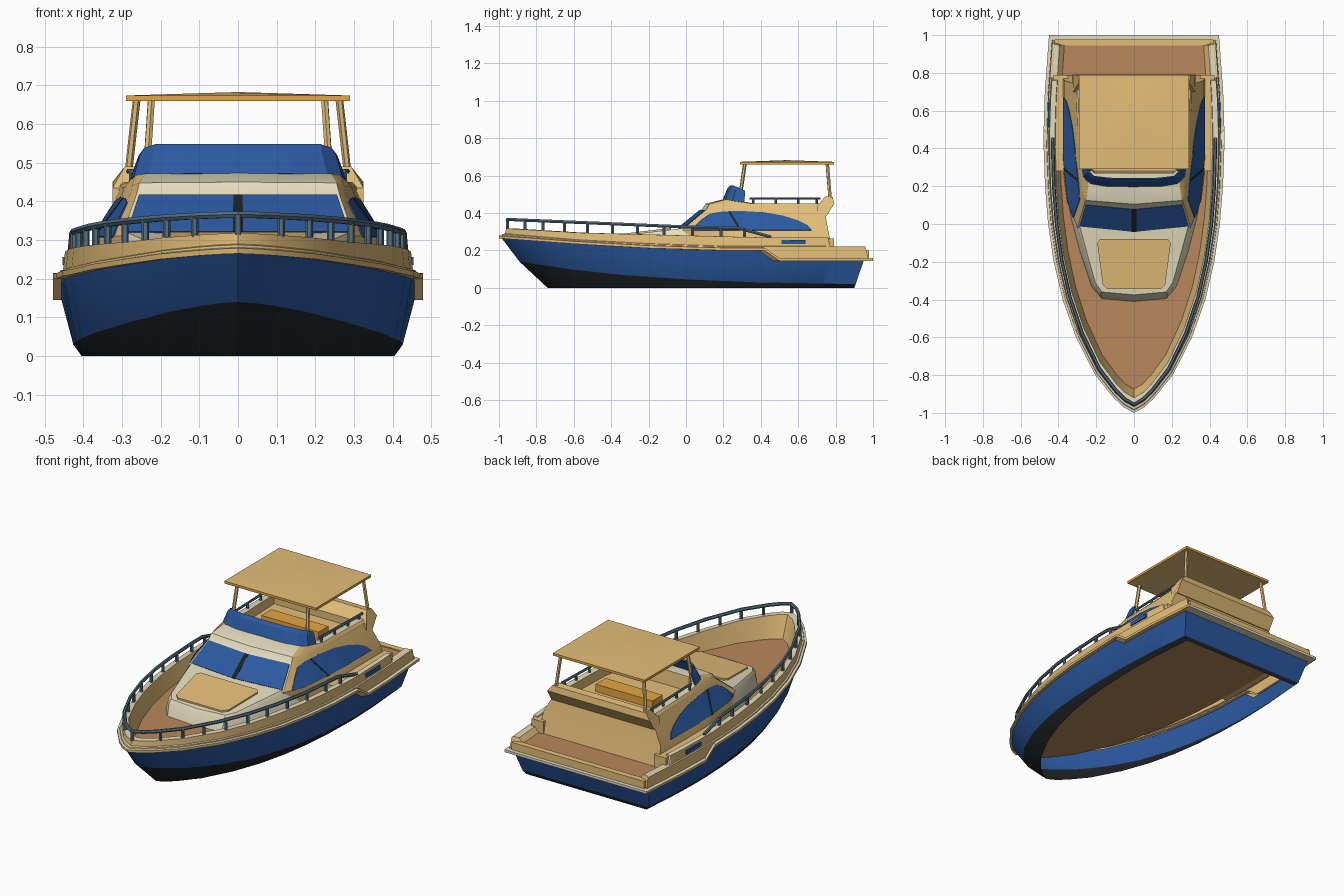
import bpy, bmesh, math
from mathutils import Vector

if "Cube" in bpy.data.objects:
    bpy.data.objects.remove(bpy.data.objects["Cube"])

def material(name, r, g, b):
    m = bpy.data.materials.new(name)
    m.diffuse_color = [c ** 2.2 for c in (r, g, b)] + [1]
    m.use_nodes = True
    m.node_tree.nodes["Principled BSDF"].inputs["Base Color"].default_value = m.diffuse_color
    return m

MATS = [material("tan", .89, .74, .47), material("cream", .89, .86, .74), material("blue", .18, .35, .62),
        material("black", .14, .15, .16), material("deck_brown", .72, .53, .36),
        material("rail_grey", .34, .44, .51), material("orange", .91, .65, .27)]
TAN, CREAM, BLUE, BLACK, BROWN, GREY, ORANGE = range(7)

def finish(name, bm, thick=0.0):
    bmesh.ops.recalc_face_normals(bm, faces=bm.faces)
    me = bpy.data.meshes.new(name)
    bm.to_mesh(me)
    bm.free()
    for m in MATS:
        me.materials.append(m)
    ob = bpy.data.objects.new(name, me)
    bpy.context.collection.objects.link(ob)
    if thick:
        mod = ob.modifiers.new("thickness", 'SOLIDIFY')
        mod.thickness, mod.offset = thick, 0

def tab(table, y):
    """Linear interpolation in a list of (y, value)."""
    for (a, u), (b, v) in zip(table, table[1:]):
        if y <= b:
            return u + (v - u) * max(0, y - a) / (b - a)
    return table[-1][1]

def loft(name, rows, mat, wrap=False, cap=None, ends=None, thick=0.0):
    """Skin mirrored half-rows; mat(row, centre) gives each face's colour."""
    bm = bmesh.new()
    vs = []
    for row in rows:
        full = [(-x, y, z) for x, y, z in reversed(row) if x > 1e-6] + list(row)
        vs.append([bm.verts.new(p) for p in full])
    n = len(vs[0])
    for r in range(len(rows) - 1):
        for c in range(n if wrap else n - 1):
            d = (c + 1) % n
            f = bm.faces.new((vs[r][c], vs[r][d], vs[r + 1][d], vs[r + 1][c]))
            f.material_index = mat(r, f.calc_center_median())
    if cap is not None:
        bm.faces.new(vs[-1]).material_index = cap
    if ends is not None:
        for c in (0, -1):
            bm.faces.new([row[c] for row in vs[ends:]])
    finish(name, bm, thick)

def prism(name, pts, offset, col, mirror=False):
    """Polygon extruded by an offset vector, optionally mirrored in x."""
    bm = bmesh.new()
    for s in ((1, -1) if mirror else (1,)):
        a = [bm.verts.new((p[0] * s, p[1], p[2])) for p in pts]
        b = [bm.verts.new(((p[0] + offset[0]) * s, p[1] + offset[1], p[2] + offset[2])) for p in pts]
        bm.faces.new(a)
        bm.faces.new(b)
        for i in range(len(a)):
            j = (i + 1) % len(a)
            bm.faces.new((a[i], a[j], b[j], b[i]))
    for f in bm.faces:
        f.material_index = col
    finish(name, bm)

def box(name, x0, x1, y0, y1, z0, z1, col, mirror=False):
    prism(name, [(x0, y0, z0), (x1, y0, z0), (x1, y1, z0), (x0, y1, z0)], (0, 0, z1 - z0), col, mirror)

def tubes(name, paths, radius, col):
    cu = bpy.data.curves.new(name, 'CURVE')
    cu.dimensions, cu.bevel_depth, cu.bevel_resolution, cu.use_fill_caps = '3D', radius, 1, True
    for path in paths:
        sp = cu.splines.new('POLY')
        sp.points.add(len(path) - 1)
        for p, q in zip(sp.points, path):
            p.co = (*q, 1)
    cu.materials.append(MATS[col])
    ob = bpy.data.objects.new(name, cu)
    bpy.context.collection.objects.link(ob)
    bpy.ops.object.select_all(action='DESELECT')
    ob.select_set(True)
    bpy.context.view_layer.objects.active = ob
    bpy.ops.object.convert(target='MESH')

# Hull tables along the boat
WIDTH = [(-1, 0), (-.97, .055), (-.92, .108), (-.8, .205), (-.6, .307), (-.4, .378), (-.2, .425), (0, .455),
         (.2, .471), (.45, .48), (.7, .472), (1, .45)]
BLACK_TOP = [(-1, .14), (-.7, .10), (-.4, .07), (0, .045), (.4, .03), (1, .02)]
BLUE_TOP = [(-1, .265), (-.6, .235), (-.2, .212), (.2, .2), (.42, .2), (.5, .145), (1, .145)]
LEDGE = [(-1, .288), (-.6, .256), (-.2, .235), (.2, .222), (1, .22)]
BULWARK = [(-1, .318), (-.6, .295), (0, .28), (.4, .27), (.8, .27), (.815, .222), (1, .222)]
STATIONS = [-1, -.97, -.92, -.86, -.8, -.7, -.6, -.5, -.4, -.3, -.2, -.1, 0, .1, .2, .3, .42, .5, .6, .7, .8, .815, .9, 1]
DECK = .195

def at(Y, scale, y0, y1, z):
    return (tab(WIDTH, Y) * scale, y0 + (y1 - y0) * (Y + 1) / 2, z)

def level(scale, y0, y1, table, dz=0.0):
    return [at(Y, scale, y0, y1, tab(table, Y) + dz) for Y in STATIONS]

hull_top = level(.955, -.985, .95, BLUE_TOP)
loft("hull", [level(.845, -.74, .9, [(1, 0)]), level(.89, -.89, .907, BLACK_TOP), hull_top],
     lambda r, c: (BLACK, BLUE)[r], wrap=True)
# Rub rail, ledge and bulwark in one skin
deck_edge = level(.82, -.875, .945, [(1, DECK)])
loft("bulwark", [hull_top, level(1, -1, 1, BLUE_TOP), level(1, -1, 1, BLUE_TOP, .014),
                 level(.965, -.985, .975, BLUE_TOP, .016), level(.96, -.982, .96, LEDGE),
                 level(.945, -.968, .955, LEDGE, .002), level(.935, -.962, .95, BULWARK),
                 level(.875, -.92, .948, BULWARK), deck_edge],
     lambda r, c: CREAM if r in (2, 4, 6) else TAN, ends=3)
loft("deck", [deck_edge], None, cap=BROWN)
box("stern_rub_rail", -.449, .449, .94, 1.0, .145, .159, CREAM)
box("stern_coaming", -.42, .42, .944, .978, .15, DECK + .006, TAN)
box("side_ledge", .35, .425, .28, .79, DECK, .264, TAN, mirror=True)
box("hull_window", .444, .454, .51, .64, .235, .256, BLUE, mirror=True)

# Foredeck trunk and hatch
def trunk_z(y):
    return .285 + (y + .3) * .12

trunk_low = [(x, y, DECK) for x, y in ((0, -.41), (.17, -.395), (.225, -.33), (.285, -.15), (.33, .02), (.35, .12))]
trunk_top = [(x, y, trunk_z(y)) for x, y in ((0, -.375), (.17, -.36), (.205, -.31), (.25, -.15), (.29, 0), (.30, .12))]
trunk_rim = [(x * 1.04, y - .012, z - .02) for x, y, z in trunk_top]
loft("foredeck_trunk", [trunk_low, trunk_rim, trunk_top], lambda r, c: CREAM, wrap=True, cap=CREAM)
hatch = [(.14, -.345), (.165, -.32), (.195, -.10), (.18, -.08)]
hatch = hatch + [(-x, y) for x, y in reversed(hatch)]
prism("foredeck_hatch", [(x, y, trunk_z(y) - .003) for x, y in hatch], (0, 0, .012), TAN)

# Cabin with the sunk flying bridge
LOW = [(-.02, .30), (.1, .345), (.35, .372), (.76, .37)]
HIGH = [(.11, .262), (.17, .278), (.35, .30), (.74, .31)]
mid = [(0, -.05, .31)] + [(x, y, .31) for y, x in LOW] + [(0, .76, .31)]
top = [(0, .085, .42)] + [(x, y, .42) for y, x in HIGH] + [(0, .74, .42)]
rows = [[(0, .02, DECK), (.30, .03, DECK), (.355, .12, DECK), (.383, .35, DECK), (.383, .785, DECK), (0, .785, DECK)],
        mid, top,
        [(0, .105, .45), (.255, .125, .448), (.275, .18, .44), (.295, .35, .435), (.308, .75, .44), (0, .75, .44)],
        [(0, .20, .474), (.24, .21, .472), (.268, .25, .465), (.285, .36, .45), (.298, .755, .45), (0, .755, .45)],
        [(0, .27, .474), (.21, .27, .472), (.235, .29, .465), (.25, .37, .45), (.262, .735, .45), (0, .735, .45)],
        [(0, .28, .395), (.21, .28, .395), (.235, .30, .395), (.25, .37, .395), (.262, .73, .395), (0, .73, .395)]]
loft("cabin", rows, lambda r, c: CREAM if r == 4 or (r < 4 and c.y < .2 and abs(c.x) < .255) else TAN,
     wrap=True, cap=TAN)
box("bridge_seat", -.18, .18, .47, .56, .39, .438, ORANGE)
# Raised rear rim of the bridge, full width
rim = [(.70, .435), (.745, .49), (.785, .485), (.792, .45), (.752, .385), (.70, .385), (.70, .435)]
loft("bridge_rear_rim", [[(0, y, z), (.325 - max(0, z - .45) * .8, y, z)] for y, z in rim], lambda r, c: TAN)
prism("rear_rim_end", [(.324 - max(0, z - .45) * .8, y, z) for y, z in rim[:-1]], (-.02, 0, 0), TAN, mirror=True)

# Front windows: two panes and a centre bar
def pane(name, u0, u1, v0, v1, col, lift):
    def p(u, v):
        a = Vector(mid[0]).lerp(Vector(mid[1]), u)
        b = Vector(top[0]).lerp(Vector(top[1]), u)
        return tuple(a.lerp(b, v) + Vector((0, -.64, .77)) * lift)
    prism(name, [p(u0, v0), p(u1, v0), p(u1, v1), p(u0, v1)], (0, .003, -.004), col, mirror=True)

pane("windshield", .04, .97, .08, .95, BLUE, .004)
pane("windshield_bar", 0, .045, .08, .95, BLACK, .005)

# Arched side windows that follow the cabin wall
def wall(y, z, out):
    t = (z - .31) / .11
    return (tab(LOW, y) * (1 - t) + tab(HIGH, y) * t + out, y, z)

ARCH = [(.035, .316), (.08, .362), (.13, .397), (.2, .408), (.3, .41), (.42, .403), (.52, .385), (.6, .36), (.65, .335), (.67, .312)]
bm = bmesh.new()
for s in (1, -1):
    grid = []
    for y, z in ARCH:
        cols = [wall(y, .308 + (z - .308) * k / 3, .002) for k in range(4)]
        grid.append([bm.verts.new((s * x, b, c)) for x, b, c in cols])
    for g, h in zip(grid, grid[1:]):
        for k in range(3):
            bm.faces.new((g[k], h[k], h[k + 1], g[k + 1])).material_index = BLUE
finish("side_windows", bm, thick=.004)
prism("side_window_bar", [wall(.285, .308, .006), wall(.298, .308, .006), wall(.238, .408, .006), wall(.225, .408, .006)],
      (-.008, 0, 0), BLACK, mirror=True)

# Flying bridge windscreen
loft("bridge_windscreen",
     [[(0, .20, .47), (.14, .202, .47), (.23, .215, .468), (.266, .25, .464), (.276, .31, .455)],
      [(0, .225, .53), (.13, .227, .53), (.215, .24, .527), (.25, .268, .52), (.26, .315, .50)],
      [(0, .24, .546), (.13, .242, .546), (.212, .252, .546), (.24, .278, .536), (.253, .315, .518)]],
     lambda r, c: BLUE, thick=.008)

# Canopy with orange rim, and its legs
bm = bmesh.new()
bmesh.ops.create_grid(bm, x_segments=8, y_segments=8, size=1)
for v in bm.verts:
    x, y = v.co.x, v.co.y
    v.co = (x * .29, .54 + y * .25, .674 + .009 * (1 - max(abs(x), abs(y))))
ext = bmesh.ops.extrude_face_region(bm, geom=list(bm.faces))
for v in ext["geom"]:
    if isinstance(v, bmesh.types.BMVert):
        v.co.z -= .014
bm.normal_update()
for f in bm.faces:
    f.material_index = ORANGE if abs(f.normal.z) < .5 else TAN
finish("canopy", bm)
tubes("canopy_legs", [[(s * a, b, c), (s * d, e, .666)] for s in (1, -1) for a, b, c, d, e in
                      ((.238, .285, .46, .224, .315), (.285, .772, .46, .262, .755))], .01, TAN)

# Deck rail with posts, and bridge rails
RAIL = [(-1, .366), (0, .326), (.33, .318), (.48, .272)]
half = [at(Y, .9, -.955, .95, tab(RAIL, Y)) for Y in STATIONS if Y < .34] + [at(.48, .9, -.955, .95, .272)]
paths = [[(-x, y, z) for x, y, z in reversed(half[1:])] + half]
for Y in (-1, -.9, -.8, -.68, -.55, -.41, -.27, -.12, .04, .2, .33):
    x, y, z = at(Y, .9, -.955, .95, tab(RAIL, Y))
    for s in ((1, -1) if x else (1,)):
        paths.append([(s * x, y, tab(BULWARK, Y) - .005), (s * x, y, z)])
tubes("deck_rail", paths, .0095, GREY)
paths = []
for s in (1, -1):
    paths.append([(s * .272, .34, .478), (s * .283, .72, .478)])
    paths += [[(s * .275, y, .445), (s * .277, y, .478)] for y in (.36, .48, .60, .70)]
tubes("bridge_rails", paths, .007, GREY)

# Smooth shading with sharp edges kept; thin solidified panes stay flat
for ob in bpy.data.objects:
    ob.select_set(not ob.modifiers)
bpy.context.view_layer.objects.active = bpy.data.objects["hull"]
bpy.ops.object.shade_smooth_by_angle(angle=math.radians(25))
